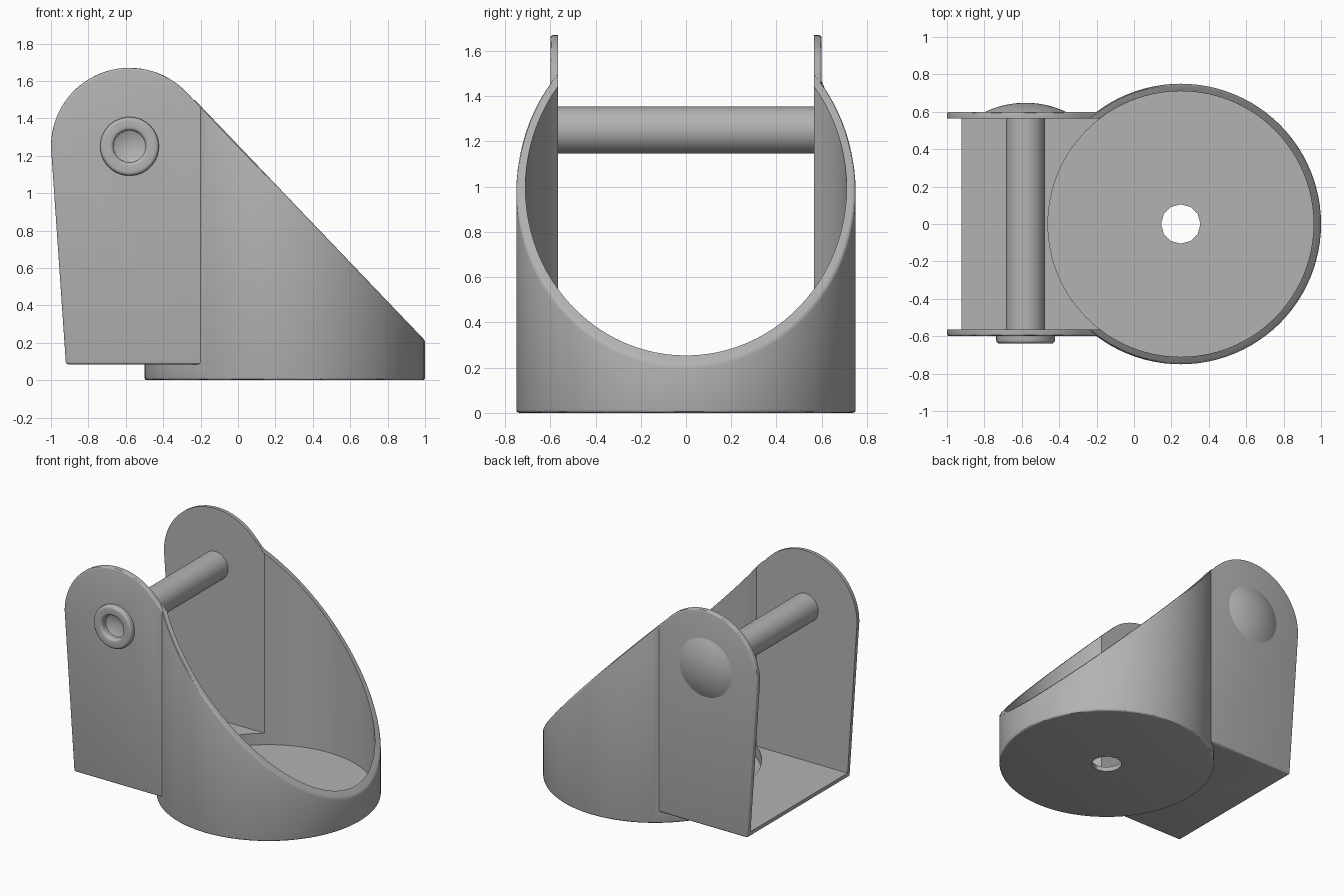
import bpy, bmesh, math
from mathutils import Vector, Matrix

if "Cube" in bpy.data.objects:
    bpy.data.objects.remove(bpy.data.objects["Cube"])

grey = bpy.data.materials.new("plain grey")
grey.diffuse_color = (0.45, 0.45, 0.45, 1)
grey.use_nodes = True
grey.node_tree.nodes["Principled BSDF"].inputs["Base Color"].default_value = grey.diffuse_color

CUP_X, CUP_R, CUP_IN = 0.25, 0.75, 0.71     # round cup
WALL, INNER = 0.60, 0.565                   # bracket half widths
PIN_X, PIN_Z, ARCH = -0.58, 1.25, 0.42      # pin centre and arch radius
SLOPE_P = Vector((1.0, 0, 0.212))           # point on the sloping rim
SLOPE_N = Vector((1.045, 0, 1.0)).normalized()


def make(name, bm):
    bmesh.ops.recalc_face_normals(bm, faces=bm.faces)
    me = bpy.data.meshes.new(name)
    bm.to_mesh(me)
    bm.free()
    ob = bpy.data.objects.new(name, me)
    bpy.context.collection.objects.link(ob)
    me.materials.append(grey)
    return ob


def cylinder_bm(r, z0, z1, x, segs=96):
    bm = bmesh.new()
    bmesh.ops.create_cone(bm, cap_ends=True, segments=segs, radius1=r, radius2=r,
                          depth=z1 - z0,
                          matrix=Matrix.Translation((x, 0, (z0 + z1) / 2)))
    return bm


def round_edges(bm, width):
    edges = [e for e in bm.edges if e.calc_face_angle(0) > math.radians(30)]
    bmesh.ops.bevel(bm, geom=edges, offset=width, offset_type='OFFSET',
                    segments=3, profile=0.5, affect='EDGES')


def boolean(ob, other, op):
    m = ob.modifiers.new(op.lower(), 'BOOLEAN')
    m.operation, m.object, m.solver = op, other, 'EXACT'
    bpy.context.view_layer.objects.active = ob
    bpy.ops.object.modifier_apply(modifier=m.name)
    bpy.data.objects.remove(other)


def smooth(ob):
    bpy.ops.object.select_all(action='DESELECT')
    ob.select_set(True)
    bpy.context.view_layer.objects.active = ob
    bpy.ops.object.shade_smooth_by_angle(angle=math.radians(30))


def lathe(name, pts, segs=48):
    """Spin (radius, y) points around the pin axis."""
    bm = bmesh.new()
    vs = [bm.verts.new((r, y, 0)) for r, y in pts]
    es = [bm.edges.new(p) for p in zip(vs, vs[1:])]
    bmesh.ops.spin(bm, geom=vs + es, cent=(0, 0, 0), axis=(0, 1, 0),
                   angle=math.tau, steps=segs)
    bmesh.ops.remove_doubles(bm, verts=bm.verts, dist=1e-5)
    bmesh.ops.translate(bm, verts=bm.verts, vec=(PIN_X, 0, PIN_Z))
    ob = make(name, bm)
    smooth(ob)
    return ob


# Round cup, sliced by the sloping rim plane
bm = cylinder_bm(CUP_R, 0, 2.2, CUP_X)
cut = bmesh.ops.bisect_plane(bm, geom=bm.verts[:] + bm.edges[:] + bm.faces[:],
                             plane_co=SLOPE_P, plane_no=SLOPE_N, clear_outer=True)
bmesh.ops.contextual_create(
    bm, geom=[g for g in cut['geom_cut'] if isinstance(g, bmesh.types.BMEdge)])
round_edges(bm, 0.014)
body = make("cup_and_bracket", bm)

# Bracket block with arched top, its slope running into the cup
tilt = math.atan2(SLOPE_N.z, SLOPE_N.x)
profile = [(0.1, 0.085), (-0.92, 0.085)]
for i in range(33):
    a = math.pi + (tilt - math.pi) * i / 32
    profile.append((PIN_X + ARCH * math.cos(a), PIN_Z + ARCH * math.sin(a)))
profile.append((0.1, SLOPE_P.z + (SLOPE_P.x - 0.1) * 1.045 - 0.004))
bm = bmesh.new()
face = bm.faces.new([bm.verts.new((x, -WALL, z)) for x, z in profile])
new = bmesh.ops.extrude_face_region(bm, geom=[face])['geom']
bmesh.ops.translate(bm, vec=(0, 2 * WALL, 0),
                    verts=[v for v in new if isinstance(v, bmesh.types.BMVert)])
bmesh.ops.recalc_face_normals(bm, faces=bm.faces)
round_edges(bm, 0.012)
boolean(body, make("bracket_block", bm), 'UNION')

# Hollow out the cup, then the bracket channel
boolean(body, make("cup_cutter", cylinder_bm(CUP_IN, 0.035, 3, CUP_X)), 'DIFFERENCE')
bm = bmesh.new()
bmesh.ops.create_cube(bm, size=1)
bmesh.ops.scale(bm, verts=bm.verts, vec=(2.25, 2 * INNER, 3))
bmesh.ops.translate(bm, verts=bm.verts, vec=(-0.875, 0, 1.62))
boolean(body, make("channel_cutter", bm), 'DIFFERENCE')

# Drain hole in the floor
boolean(body, make("drain_cutter", cylinder_bm(0.105, -1, 1, CUP_X, 12)), 'DIFFERENCE')

# Pin opening in the front wall
bm = cylinder_bm(0.095, 0.5, 0.8, 0, 48)
bmesh.ops.rotate(bm, verts=bm.verts, matrix=Matrix.Rotation(math.pi / 2, 3, 'X'))
bmesh.ops.translate(bm, verts=bm.verts, vec=(PIN_X, 0, PIN_Z))
boolean(body, make("pin_cutter", bm), 'DIFFERENCE')
smooth(body)

# Pin with rounded collar and conical socket at the front
collar = [(0.137 + 0.02 * math.cos(a), -0.62 - 0.02 * math.sin(a))
          for a in (math.pi / 2 * i / 5 for i in range(6))]
lip = [(0.105 - 0.02 * math.sin(a), -0.62 - 0.02 * math.cos(a))
       for a in (math.pi / 2 * i / 5 for i in range(6))]
lathe("pin", [(0, 0.58), (0.104, 0.58), (0.104, -0.59), (0.157, -0.595)]
      + collar + lip + [(0.085, -0.59), (0, -0.55)])

# Shallow domed pin head at the back
R = (0.215 ** 2 + 0.048 ** 2) / (2 * 0.048)
half = math.asin(0.215 / R)
dome = [(R * math.sin(half * i / 10), 0.648 - R * (1 - math.cos(half * i / 10)))
        for i in range(11)]
lathe("pin_head", dome + [(0.215, 0.59), (0, 0.59)])
